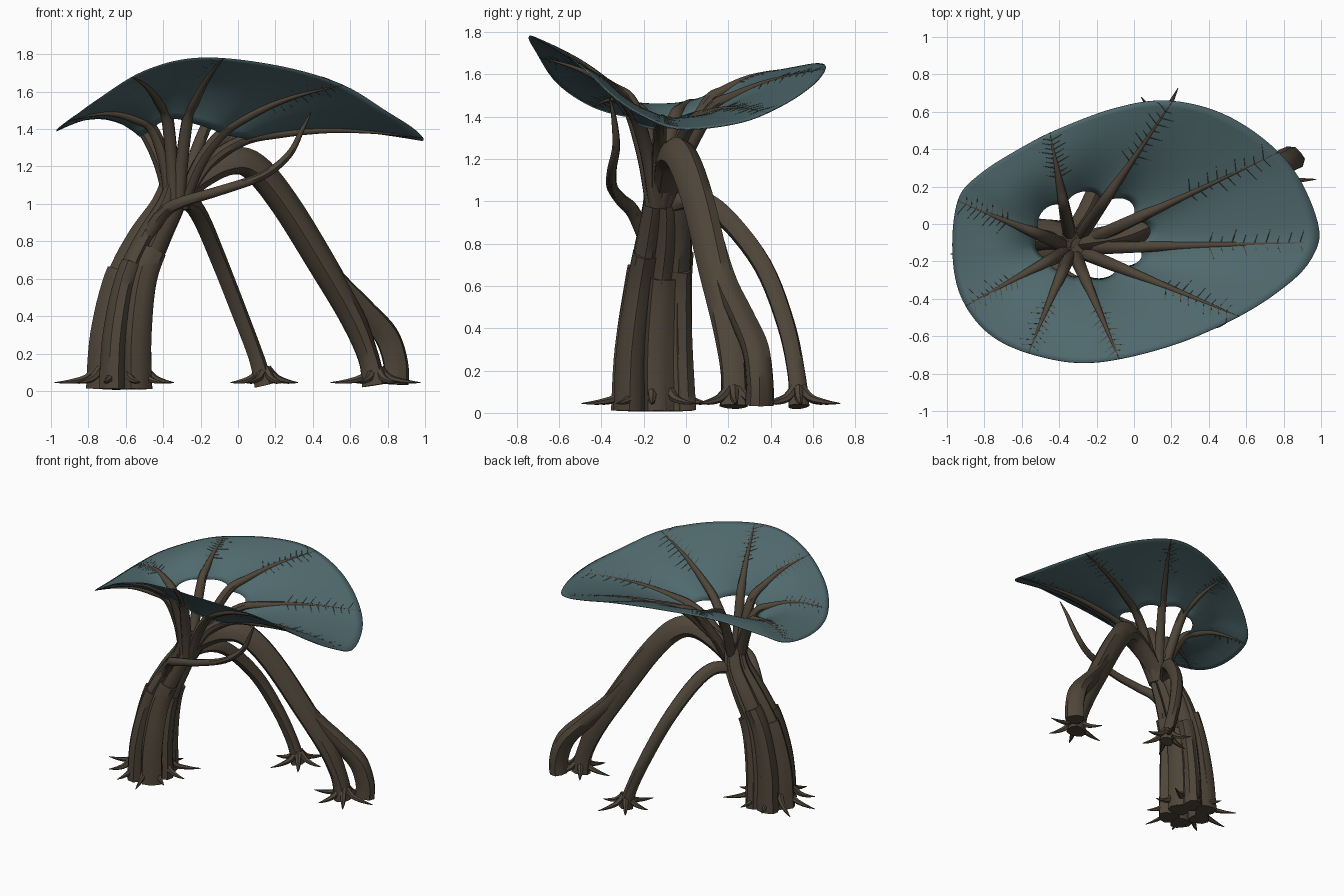
import bpy, bmesh, math
from mathutils import Vector

cube = bpy.data.objects.get("Cube")
if cube:
    bpy.data.objects.remove(cube, do_unlink=True)


def material(name, rgb):
    m = bpy.data.materials.new(name)
    m.use_nodes = True
    m.diffuse_color = (*rgb, 1)
    node = m.node_tree.nodes["Principled BSDF"]
    node.inputs["Base Color"].default_value = (*rgb, 1)
    node.inputs["Roughness"].default_value = 0.9
    return m


BARK = material("brown bark", (0.078, 0.06, 0.041))
LEAF = material("teal leaf", (0.078, 0.14, 0.152))


def spline(points, steps, closed=False):
    """Smooth curve through points of any dimension."""
    p = [Vector(q) for q in points]
    n = len(p)
    if closed:
        at = lambda i: p[i % n]
    else:
        at = lambda i: p[max(0, min(n - 1, i))]
    out = []
    for i in range(n if closed else n - 1):
        a, b, c, d = (at(i + k) for k in (-1, 0, 1, 2))
        for s in range(steps):
            u = s / steps
            out.append(b + (c - a) * (u / 2) + (a * 2 - b * 5 + c * 4 - d) * (u * u / 2)
                       + (b * 3 - a - c * 3 + d) * (u ** 3 / 2))
    if not closed:
        out.append(p[-1])
    return out


def add_tube(bm, points, sides=10, steps=5, flute=0.0, phase=0.0):
    """Tube along (x, y, z, radius) points, with optional lengthwise grooves."""
    path = spline(points, steps)
    centres = [q.to_3d() for q in path]
    normal = Vector((0.31, 0.9, 0.17))
    rings = []
    for i, q in enumerate(path):
        t = (centres[min(i + 1, len(path) - 1)] - centres[max(i - 1, 0)]).normalized()
        normal = (normal - t * normal.dot(t)).normalized()
        side = t.cross(normal)
        ring = []
        for k in range(sides):
            a = math.tau * k / sides
            r = max(q[3], 0.001) * (1 + flute * math.cos(3 * a + phase + i * 0.07))
            ring.append(bm.verts.new(centres[i] + (normal * math.cos(a) + side * math.sin(a)) * r))
        rings.append(ring)
    for lo, hi in zip(rings, rings[1:]):
        for k in range(sides):
            j = (k + 1) % sides
            bm.faces.new((lo[k], lo[j], hi[j], hi[k]))
    bm.faces.new(rings[0][::-1])
    bm.faces.new(rings[-1])


def finish(name, bm, mat):
    bmesh.ops.recalc_face_normals(bm, faces=bm.faces)
    mesh = bpy.data.meshes.new(name)
    bm.to_mesh(mesh)
    bm.free()
    mesh.materials.append(mat)
    ob = bpy.data.objects.new(name, mesh)
    bpy.context.collection.objects.link(ob)
    bpy.ops.object.select_all(action='DESELECT')
    ob.select_set(True)
    bpy.context.view_layer.objects.active = ob
    bpy.ops.object.shade_smooth_by_angle(angle=math.radians(45))
    return ob


def tube(name, points, **kw):
    bm = bmesh.new()
    add_tube(bm, points, **kw)
    return finish(name, bm, BARK)


# Canopy shape: rim heights around a hub, with a scalloped opening between ribs
HUB = Vector((-0.33, -0.13))
RIM = [(-0.97, -0.15, 1.39), (-0.94, 0.13, 1.42), (-0.82, 0.27, 1.5), (-0.6, 0.41, 1.59),
       (-0.4, 0.51, 1.63), (-0.1, 0.62, 1.65), (0.17, 0.66, 1.63), (0.45, 0.6, 1.55),
       (0.7, 0.45, 1.45), (0.88, 0.25, 1.37), (0.99, -0.03, 1.34), (0.94, -0.2, 1.4),
       (0.8, -0.34, 1.49), (0.55, -0.5, 1.64), (0.2, -0.65, 1.74), (-0.2, -0.74, 1.78),
       (-0.5, -0.71, 1.71), (-0.76, -0.6, 1.55), (-0.92, -0.4, 1.43)]
TIPS = [(0.2, 0.65), (0.85, 0.42), (0.99, -0.1), (0.55, -0.49), (-0.08, -0.72),
        (-0.56, -0.68), (-0.92, -0.45), (-0.93, 0.12), (-0.45, 0.49)]


def angle_of(x, y):
    return math.atan2(y - HUB.y, x - HUB.x) % math.tau


table = sorted((angle_of(q.x, q.y), (q.to_2d() - HUB).length, q.z)
               for q in spline(RIM, 10, closed=True))
table = ([(table[-1][0] - math.tau, *table[-1][1:])] + table
         + [(table[0][0] + math.tau, *table[0][1:])])
rib_angles = sorted(angle_of(*t) for t in TIPS)


def rim(a):
    a %= math.tau
    for p, q in zip(table, table[1:]):
        if p[0] <= a <= q[0]:
            u = (a - p[0]) / max(q[0] - p[0], 1e-6)
            return p[1] + (q[1] - p[1]) * u, p[2] + (q[2] - p[2]) * u


def opening(a):
    # Ray from the hub to an offset ellipse, widened midway between ribs
    ex, ey, ox, oy = 0.285, 0.215, -0.095, -0.065
    dx, dy = math.cos(a) / ex, math.sin(a) / ey
    px, py = ox / ex, oy / ey
    A, B, C = dx * dx + dy * dy, px * dx + py * dy, px * px + py * py - 1
    r = (-B + math.sqrt(B * B - A * C)) / A
    loop = [rib_angles[-1] - math.tau] + rib_angles + [rib_angles[0] + math.tau]
    for p, q in zip(loop, loop[1:]):
        if p <= a % math.tau <= q:
            u = (a % math.tau - p) / (q - p)
            return r * (0.82 + 0.28 * math.sqrt(max(0, math.sin(math.pi * u))))


def surface(a, t):
    R, z_rim = rim(a)
    r0 = opening(a)
    r = r0 + (R - r0) * t
    s, c = abs(math.sin(a)), math.cos(a)
    z0 = 1.35 - 0.01 * c + 0.105 * s ** 1.3
    bulge = 0.07 - 0.015 * c - 0.035 * s
    z = z0 + (z_rim - z0) * t ** 0.9 + bulge * math.sin(math.pi * t ** 0.9)
    return Vector((HUB.x + r * math.cos(a), HUB.y + r * math.sin(a), z))


def on_surface(x, y):
    a = angle_of(x, y)
    r0, R = opening(a), rim(a)[0]
    return surface(a, min(1, ((Vector((x, y)) - HUB).length - r0) / (R - r0)))


# Leaf canopy
bm = bmesh.new()
N, M = 180, 16
grid = [[bm.verts.new(surface(math.tau * i / N, j / M)) for j in range(M + 1)] for i in range(N)]
for i in range(N):
    for j in range(M):
        bm.faces.new((grid[i][j], grid[i][j + 1], grid[(i + 1) % N][j + 1], grid[(i + 1) % N][j]))
canopy = finish("leaf_canopy", bm, LEAF)
thick = canopy.modifiers.new("thickness", 'SOLIDIFY')
thick.thickness = 0.005
thick.offset = 0

# Ribs and their fine side veins
veins = bmesh.new()
for n, tip in enumerate(TIPS):
    a = angle_of(*tip)
    d = Vector((math.cos(a), math.sin(a)))
    near, mid = HUB + d * 0.03, HUB + d * opening(a) * 0.55
    pts = [(*near, 0.98, 0.037), (*mid, 1.21, 0.036)]
    for t in (0.05, 0.25, 0.5, 0.75, 1):
        pts.append((*(surface(a, t) - Vector((0, 0, 0.015 * (1 - t)))), 0.03 * (1 - t) ** 1.15 + 0.003))
    tube(f"rib_{n + 1}", pts, sides=8)
    across = Vector((-d.y, d.x))
    for k in range(9):
        root = surface(a, 0.42 + 0.06 * k)
        for s in (-1, 1):
            reach = 0.09 + 0.03 * math.sin(k * 2.3 + s + n)
            ends = [on_surface(*(root.to_2d() + (across * s + d * 0.35) * reach * f)) for f in (0, 0.5, 1)]
            add_tube(veins, [(*e, w) for e, w in zip(ends, (0.004, 0.0034, 0.001))], sides=4, steps=2)
finish("side_veins", veins, BARK)

# Trunk of bundled strands, each with a thicker lower sleeve
SPINE = [(-0.625, -0.15, 0.01, 1), (-0.615, -0.15, 0.3, 0.91), (-0.565, -0.13, 0.6, 0.75),
         (-0.47, -0.105, 0.82, 0.64), (-0.37, -0.1, 1.0, 0.46), (-0.33, -0.12, 1.14, 0.32)]
FEET = [(-0.105, 0.01), (-0.04, -0.125), (0.08, -0.115), (0.09, 0.02), (0.05, 0.12), (-0.06, 0.125)]
for n, (fx, fy) in enumerate(FEET):
    pts = [(x + fx * k, y + fy * k, z, 0.026 + 0.039 * k) for x, y, z, k in SPINE]
    tube(f"trunk_strand_{n + 1}", pts, flute=0.1, phase=n)
    whole = spline(pts, 6)
    cut = [q for q in whole if q.z < 0.66 + 0.05 * (n % 3)]
    tube(f"trunk_sleeve_{n + 1}", [(*q.to_3d(), q.w + 0.01) for q in cut],
         steps=1, flute=0.12, phase=n * 1.7)

# Prop roots
tube("large_prop_root", [(-0.37, -0.11, 0.98, 0.05), (-0.2, -0.09, 1.14, 0.065), (-0.04, -0.06, 1.22, 0.072),
     (0.09, -0.005, 1.19, 0.076), (0.25, 0.065, 1.0, 0.076), (0.45, 0.14, 0.68, 0.075),
     (0.61, 0.2, 0.4, 0.068), (0.7, 0.225, 0.18, 0.058), (0.73, 0.225, 0.03, 0.066)], flute=0.1)
tube("large_prop_root_branch", [(0.2, 0.06, 1.05, 0.05), (0.48, 0.17, 0.65, 0.055), (0.66, 0.26, 0.45, 0.06),
     (0.79, 0.325, 0.3, 0.066), (0.84, 0.345, 0.15, 0.066), (0.84, 0.345, 0.035, 0.068)], flute=0.1)
tube("small_prop_root", [(-0.36, -0.08, 0.98, 0.04), (-0.27, 0.04, 1.01, 0.046), (-0.2, 0.18, 0.93, 0.047),
     (-0.1, 0.36, 0.7, 0.045), (0.01, 0.47, 0.42, 0.043), (0.1, 0.52, 0.18, 0.042),
     (0.14, 0.53, 0.03, 0.05)], flute=0.08)
tube("loose_tendril", [(-0.5, -0.18, 0.8, 0.04), (-0.4, -0.25, 0.95, 0.035), (-0.3, -0.31, 1.01, 0.03),
     (-0.1, -0.35, 1.07, 0.026), (0.13, -0.35, 1.15, 0.023), (0.27, -0.33, 1.26, 0.019),
     (0.34, -0.34, 1.39, 0.013), (0.39, -0.36, 1.49, 0.003)], sides=8)


# Pointed rootlets around the feet
def rootlets(name, x, y, count, start, reach, inner):
    bm = bmesh.new()
    for k in range(count):
        a = start + math.tau * k / count
        c, s = math.cos(a), math.sin(a)
        far = reach * (0.88 + 0.12 * math.cos(k * 2.1))
        stops = ((inner, 0.12, 0.024), (inner + 0.05, 0.07, 0.02),
                 ((inner + far) / 2 + 0.03, 0.05, 0.012), (far, 0.045, 0.002))
        add_tube(bm, [(x + c * r, y + s * r, z, w) for r, z, w in stops], sides=6, steps=3)
    finish(name, bm, BARK)


rootlets("trunk_rootlets", -0.63, -0.16, 10, math.pi, 0.35, 0.13)
rootlets("large_root_rootlets", 0.735, 0.225, 6, 3.2, 0.24, 0.025)
rootlets("small_root_rootlets", 0.14, 0.53, 6, 1.12, 0.22, 0.015)
